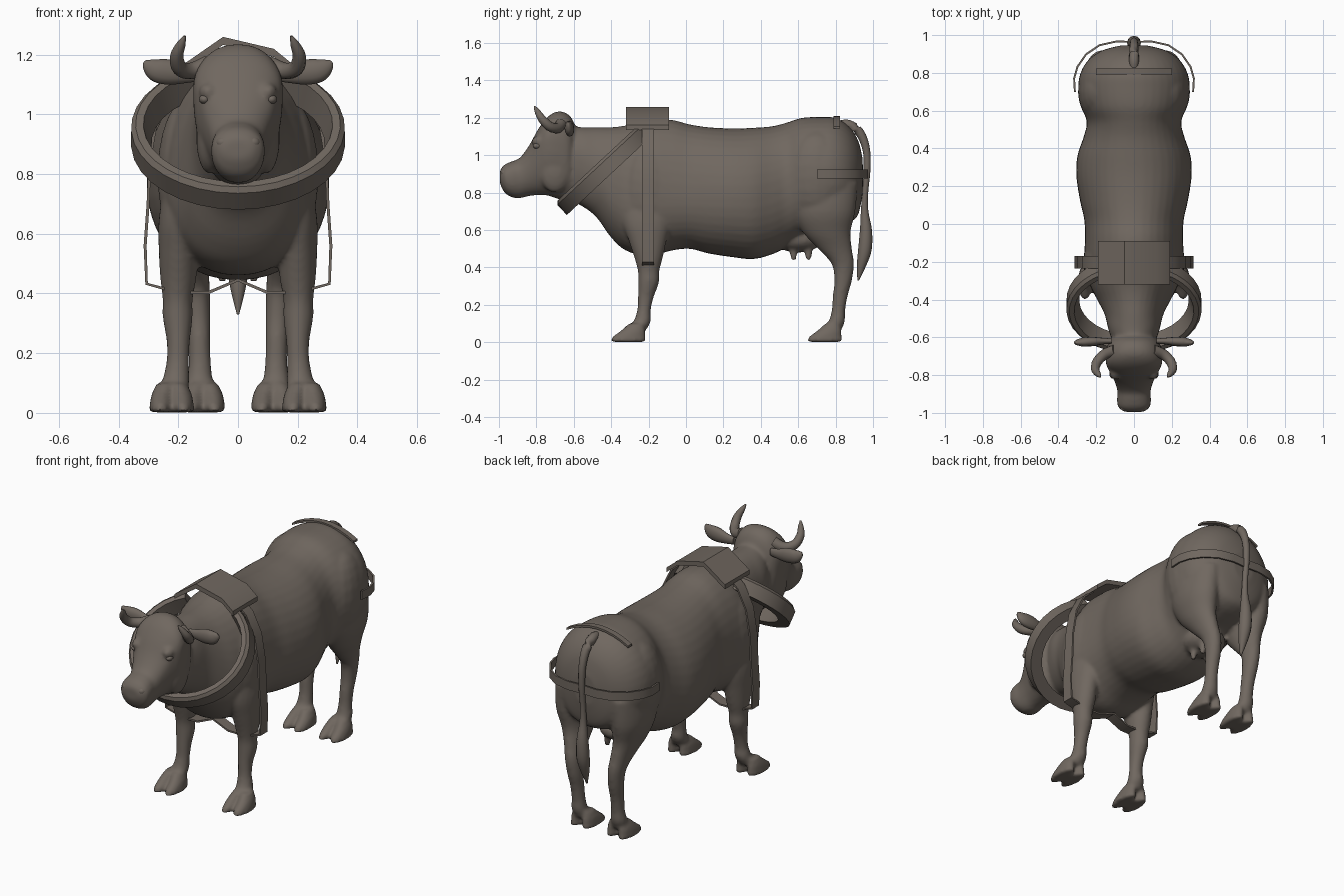
import bpy, bmesh, math
from mathutils import Vector

hide = bpy.data.materials.new("brown_grey")
hide.diffuse_color = (0.162, 0.137, 0.116, 1)


def finish(bm, name, angle=None):
    bmesh.ops.recalc_face_normals(bm, faces=bm.faces)
    me = bpy.data.meshes.new(name)
    bm.to_mesh(me)
    bm.free()
    me.materials.append(hide)
    ob = bpy.data.objects.new(name, me)
    bpy.context.collection.objects.link(ob)
    bpy.ops.object.select_all(action='DESELECT')
    ob.select_set(True)
    bpy.context.view_layer.objects.active = ob
    if angle:
        bpy.ops.object.shade_smooth_by_angle(angle=math.radians(angle))
    return ob


def skin(bm, rings):
    """Bridge rings of points and cap the ends."""
    vs = [[bm.verts.new(p) for p in r] for r in rings]
    n = len(vs[0])
    for a, b in zip(vs, vs[1:]):
        for i in range(n):
            j = (i + 1) % n
            bm.faces.new((a[i], a[j], b[j], b[i]))
    bm.faces.new(vs[0])
    bm.faces.new(vs[-1])


def pw(v, e):
    return math.copysign(abs(v) ** e, v)


def smooth_rows(rows, k=4):
    """Catmull-Rom interpolation of table rows."""
    out = []
    for i in range(len(rows) - 1):
        p = [Vector(rows[min(max(i + d, 0), len(rows) - 1)]) for d in (-1, 0, 1, 2)]
        for s in range(k):
            t = s / k
            out.append(0.5 * (2 * p[1] + (p[2] - p[0]) * t
                              + (2 * p[0] - 5 * p[1] + 4 * p[2] - p[3]) * t * t
                              + (3 * p[1] - p[0] - 3 * p[2] + p[3]) * t ** 3))
    return out + [Vector(rows[-1])]


ANG = [2 * math.pi * i / 40 for i in range(40)]


def barrel(bm, rows, upper=0.9, lower=0.9):
    """Loft along y; row = y, top, bottom, half width, height of widest point."""
    rings = []
    for y, top, bot, w, mid in smooth_rows(rows):
        ring = []
        for a in ANG:
            up = math.sin(a) > 0
            e = upper if up else lower
            ring.append((w * pw(math.cos(a), e), y,
                         mid + (top - mid if up else mid - bot) * pw(math.sin(a), e)))
        rings.append(ring)
    skin(bm, rings)


def limb(bm, rows):
    """Loft upward; row = x, y, z, x radius, y radius."""
    skin(bm, [[(x + rx * math.cos(a), y + ry * math.sin(a), z) for a in ANG]
              for x, y, z, rx, ry in smooth_rows(rows)])


def tube(bm, rows, n=12, flat=1.0):
    """Round tube; row = x, y, z, radius."""
    pts = smooth_rows(rows)
    rings = []
    for i, p in enumerate(pts):
        t = (pts[min(i + 1, len(pts) - 1)].xyz - pts[max(i - 1, 0)].xyz).normalized()
        u = t.cross(Vector((0, 1, 0.01)) if abs(t.y) < 0.8 else Vector((1, 0, 0))).normalized()
        v = t.cross(u)
        rings.append([p.xyz + p[3] * (math.cos(k * math.tau / n) * u
                                      + flat * math.sin(k * math.tau / n) * v) for k in range(n)])
    skin(bm, rings)


def ball(bm, c, r):
    res = bmesh.ops.create_uvsphere(bm, u_segments=20, v_segments=12, radius=1)
    for v in res['verts']:
        v.co = Vector([c[i] + v.co[i] * r[i] for i in range(3)])


# ---- animal body: trunk, neck, head, legs fused into one skin ----
bm = bmesh.new()
trunk = [(-0.66, 1.16, 0.78, 0.10, 0.98), (-0.56, 1.15, 0.73, 0.135, 0.97),
         (-0.48, 1.15, 0.67, 0.155, 0.90), (-0.40, 1.15, 0.56, 0.195, 0.80),
         (-0.32, 1.16, 0.49, 0.235, 0.76), (-0.20, 1.19, 0.46, 0.262, 0.78),
         (-0.08, 1.19, 0.49, 0.26, 0.78), (0.02, 1.165, 0.50, 0.263, 0.78),
         (0.12, 1.15, 0.475, 0.285, 0.78), (0.25, 1.143, 0.455, 0.305, 0.78),
         (0.36, 1.147, 0.445, 0.30, 0.78), (0.46, 1.155, 0.47, 0.267, 0.80),
         (0.54, 1.175, 0.51, 0.25, 0.84), (0.62, 1.20, 0.56, 0.278, 0.88),
         (0.72, 1.205, 0.60, 0.295, 0.89), (0.80, 1.20, 0.62, 0.283, 0.89),
         (0.87, 1.155, 0.64, 0.24, 0.89), (0.92, 1.08, 0.68, 0.165, 0.90),
         (0.945, 0.98, 0.80, 0.07, 0.90)]
barrel(bm, trunk, 0.97, 0.92)
head = [(-0.58, 1.13, 0.84, 0.07, 1.0), (-0.62, 1.21, 0.76, 0.13, 1.03),
        (-0.68, 1.235, 0.765, 0.148, 1.07), (-0.74, 1.205, 0.785, 0.148, 1.08),
        (-0.79, 1.14, 0.787, 0.125, 1.03), (-0.84, 1.05, 0.782, 0.10, 0.95),
        (-0.89, 0.985, 0.77, 0.087, 0.89), (-0.93, 0.968, 0.775, 0.09, 0.88),
        (-0.97, 0.95, 0.80, 0.083, 0.885), (-0.995, 0.92, 0.85, 0.05, 0.885)]
barrel(bm, head)
foreleg = [(0.215, -0.27, 0.06, 0.05, 0.052), (0.208, -0.235, 0.11, 0.045, 0.046),
           (0.202, -0.225, 0.17, 0.038, 0.036), (0.20, -0.215, 0.24, 0.039, 0.042),
           (0.202, -0.20, 0.32, 0.05, 0.055), (0.202, -0.20, 0.38, 0.05, 0.057),
           (0.20, -0.20, 0.45, 0.06, 0.075), (0.198, -0.205, 0.54, 0.067, 0.10),
           (0.19, -0.21, 0.65, 0.075, 0.13), (0.17, -0.21, 0.80, 0.07, 0.13)]
hindleg = [(0.122, 0.775, 0.06, 0.05, 0.052), (0.128, 0.805, 0.11, 0.044, 0.044),
           (0.128, 0.815, 0.17, 0.037, 0.036), (0.13, 0.825, 0.25, 0.037, 0.04),
           (0.133, 0.84, 0.33, 0.041, 0.047), (0.14, 0.838, 0.42, 0.045, 0.06),
           (0.152, 0.797, 0.50, 0.056, 0.09), (0.168, 0.752, 0.59, 0.076, 0.128),
           (0.178, 0.74, 0.70, 0.097, 0.165), (0.17, 0.745, 0.85, 0.10, 0.175)]
for s in (-1, 1):
    for leg, hx, hy in ((foreleg, 0.222, -0.25), (hindleg, 0.118, 0.80)):
        limb(bm, [(s * r[0],) + r[1:] for r in leg])
        for d in (-1, 1):                                    # cloven toes
            x = s * hx + d * 0.034
            limb(bm, [(x + d * 0.005, hy - 0.058, 0.002, 0.038, 0.095),
                      (x + d * 0.002, hy - 0.055, 0.03, 0.037, 0.087),
                      (x, hy - 0.035, 0.06, 0.034, 0.066),
                      (x - d * 0.012, hy - 0.015, 0.10, 0.028, 0.042)])
    ball(bm, (s * 0.16, -0.20, 0.80), (0.11, 0.15, 0.26))    # shoulder
    ball(bm, (s * 0.175, 0.70, 0.88), (0.122, 0.17, 0.25))   # hip
    ball(bm, (s * 0.095, -0.70, 0.92), (0.045, 0.085, 0.12))  # cheek
    ball(bm, (s * 0.10, -0.785, 1.075), (0.03, 0.04, 0.03))  # brow
    for y in (0.575, 0.655):                                 # teats
        tube(bm, [(s * 0.05, y, 0.54, 0.03), (s * 0.05, y, 0.49, 0.022), (s * 0.055, y, 0.44, 0.014)])
ball(bm, (0, 0.60, 0.55), (0.115, 0.13, 0.07))               # udder
body = finish(bm, "cow_body")
m = body.modifiers.new("fuse", 'REMESH')
m.mode, m.voxel_size, m.use_smooth_shade = 'VOXEL', 0.0105, True
bpy.ops.object.modifier_apply(modifier="fuse")
m = body.modifiers.new("relax", 'SMOOTH')
m.factor, m.iterations = 0.5, 5
bpy.ops.object.modifier_apply(modifier="relax")
bpy.ops.object.shade_smooth_by_angle(angle=math.radians(50))

# ---- horns, ears, eyes, nostrils, tail ----
for s, side in ((-1, "left"), (1, "right")):
    bm = bmesh.new()
    tube(bm, [(s * 0.10, -0.67, 1.165, 0.032), (s * 0.155, -0.69, 1.145, 0.028),
              (s * 0.195, -0.73, 1.155, 0.026), (s * 0.205, -0.77, 1.195, 0.022),
              (s * 0.19, -0.795, 1.235, 0.015), (s * 0.178, -0.81, 1.262, 0.004)])
    finish(bm, side + "_horn", 50)
    bm = bmesh.new()
    tube(bm, [(s * 0.12, -0.62, 1.135, 0.022), (s * 0.17, -0.62, 1.135, 0.03),
              (s * 0.22, -0.622, 1.14, 0.041), (s * 0.27, -0.625, 1.147, 0.04),
              (s * 0.30, -0.628, 1.165, 0.024), (s * 0.312, -0.63, 1.178, 0.006)], flat=0.6)
    finish(bm, side + "_ear", 50)
    bm = bmesh.new()
    ball(bm, (s * 0.112, -0.795, 1.05), (0.018, 0.024, 0.016))
    finish(bm, side + "_eye", 60)
    bm = bmesh.new()
    ball(bm, (s * 0.05, -0.968, 0.905), (0.024, 0.022, 0.02))
    finish(bm, side + "_nostril", 60)
bm = bmesh.new()
tube(bm, [(0, 0.82, 1.165, 0.02), (0, 0.87, 1.163, 0.026), (0, 0.93, 1.12, 0.024),
          (0, 0.964, 1.03, 0.02), (0, 0.968, 0.92, 0.018), (0, 0.958, 0.80, 0.016),
          (0, 0.955, 0.70, 0.02), (0, 0.962, 0.60, 0.032), (0, 0.957, 0.50, 0.036),
          (0, 0.94, 0.42, 0.026), (0, 0.92, 0.33, 0.004)])
finish(bm, "tail", 50)

# ---- collar: open tilted ring around the neck ----
bm = bmesh.new()
C, U, N = Vector((0, -0.432, 0.933)), Vector((0, -0.73, -0.68)), Vector((0, -0.68, 0.73))
rings = []
for i in range(29):
    a = math.radians(-152 + 304 * i / 28)
    rings.append([C + N * h + Vector((math.sin(a) * r, 0, 0)) + U * math.cos(a) * (r - 0.035)
                  for r, h in ((0.358, -0.045), (0.358, 0.03), (0.343, 0.046), (0.317, 0.046), (0.29, -0.045))])
skin(bm, rings)
finish(bm, "collar", 30)


def strap(name, pts, width, thick):
    """Flat band: path points, width vector, thickness vector per point."""
    bm = bmesh.new()
    w = Vector(width) / 2
    skin(bm, [[Vector(p) + w, Vector(p) - w, Vector(p) - w + t, Vector(p) + w + t]
              for p, t in zip(pts, thick)])
    finish(bm, name, 30)


def normals(pts, axis, size):
    out = []
    for i in range(len(pts)):
        t = Vector(pts[min(i + 1, len(pts) - 1)]) - Vector(pts[max(i - 1, 0)])
        out.append(t.cross(Vector(axis)).normalized() * size)
    return out


# ---- back pad: tented plate over the withers ----
pad = [(x, -0.205, z) for x, z in ((-0.19, 1.135), (-0.05, 1.232), (0.12, 1.192), (0.19, 1.135))]
strap("back_pad", pad, (0, 0.23, 0), [Vector((0, 0, 0.027))] * 4)

# ---- girth strap hanging around the chest ----
half = [(0.15, 1.16), (0.21, 1.11), (0.265, 1.0), (0.29, 0.85), (0.296, 0.70), (0.306, 0.56),
        (0.302, 0.435), (0.20, 0.408), (0.10, 0.408)]
girth = [(x, -0.203, z) for x, z in half] + [(0, -0.203, 0.45)] + [(-x, -0.203, z) for x, z in half[::-1]]
strap("girth_strap", girth, (0, 0.065, 0), normals(girth, (0, 1, 0), 0.01))

# ---- breeching strap around the rump and croup strap over it ----
arc = [(0.308, 0.70), (0.312, 0.77), (0.295, 0.83), (0.25, 0.895), (0.18, 0.942), (0.09, 0.962)]
breech = [(x, y, 0.90) for x, y in arc] + [(0, 0.958, 0.90)] + [(-x, y, 0.90) for x, y in arc[::-1]]
strap("breeching_strap", breech, (0, 0, 0.05), normals(breech, (0, 0, 1), 0.01))
croup = [(x, 0.807, 1.198 - 1.4 * x * x) for x in (-0.2, -0.15, -0.1, -0.05, 0, 0.05, 0.1, 0.15, 0.2)]
strap("croup_strap", croup, (0, 0.035, 0), [Vector((0, 0, 0.012))] * 9)
